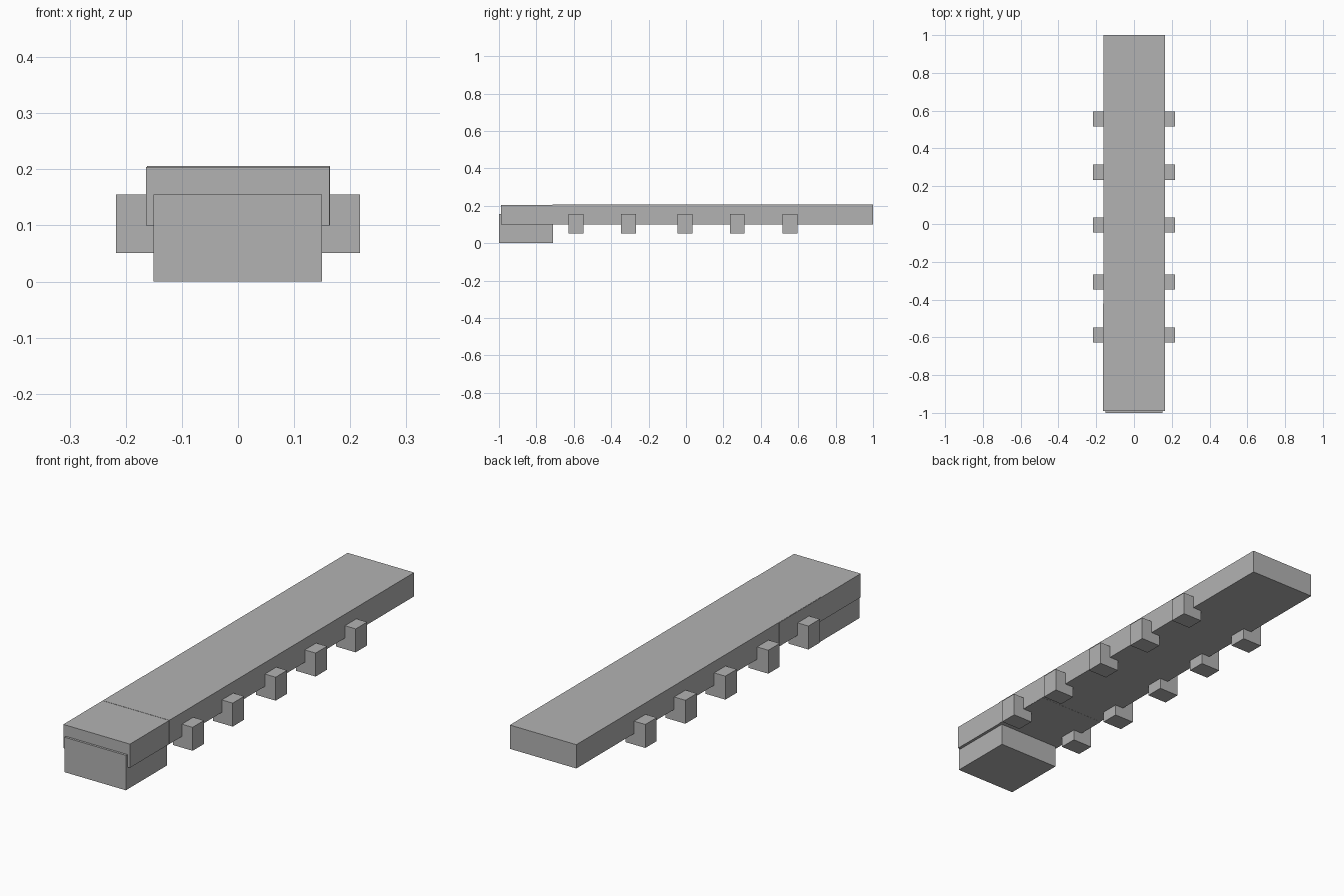
import bpy
import bmesh
from mathutils import Vector

cube = bpy.data.objects.get("Cube")
if cube:
    bpy.data.objects.remove(cube, do_unlink=True)

# Single plain grey
grey = bpy.data.materials.new("plain grey")
grey.use_nodes = True
colour = (0.45, 0.45, 0.45, 1.0)
grey.diffuse_color = colour
grey.node_tree.nodes["Principled BSDF"].inputs["Base Color"].default_value = colour


def box(name, low, high):
    """Add a flat-shaded box spanning two opposite corners."""
    low, high = Vector(low), Vector(high)
    size = high - low
    bm = bmesh.new()
    bmesh.ops.create_cube(bm, size=1.0)
    for v in bm.verts:
        v.co = Vector(v.co[i] * size[i] for i in range(3))
    mesh = bpy.data.meshes.new(name)
    bm.to_mesh(mesh)
    bm.free()
    mesh.materials.append(grey)
    obj = bpy.data.objects.new(name, mesh)
    obj.location = (low + high) / 2
    bpy.context.collection.objects.link(obj)
    return obj


# Long plank in two overlapping lengths with a hairline step between them
box("main_plank", (-0.162, -0.715, 0.1), (0.164, 1.0, 0.2055))
box("front_plank", (-0.164, -0.99, 0.0995), (0.163, -0.42, 0.2045))

# Block under the front end
box("front_block", (-0.151, -1.0, 0.0), (0.15, -0.71, 0.155))

# Five pairs of side pegs
for n, y in enumerate((-0.588, -0.307, -0.006, 0.274, 0.555), 1):
    for side, s in (("left", 1), ("right", -1)):
        x0, x1 = sorted((s * 0.12, s * 0.217))
        box(f"{side}_peg_{n}", (x0, y - 0.04, 0.051), (x1, y + 0.04, 0.155))
